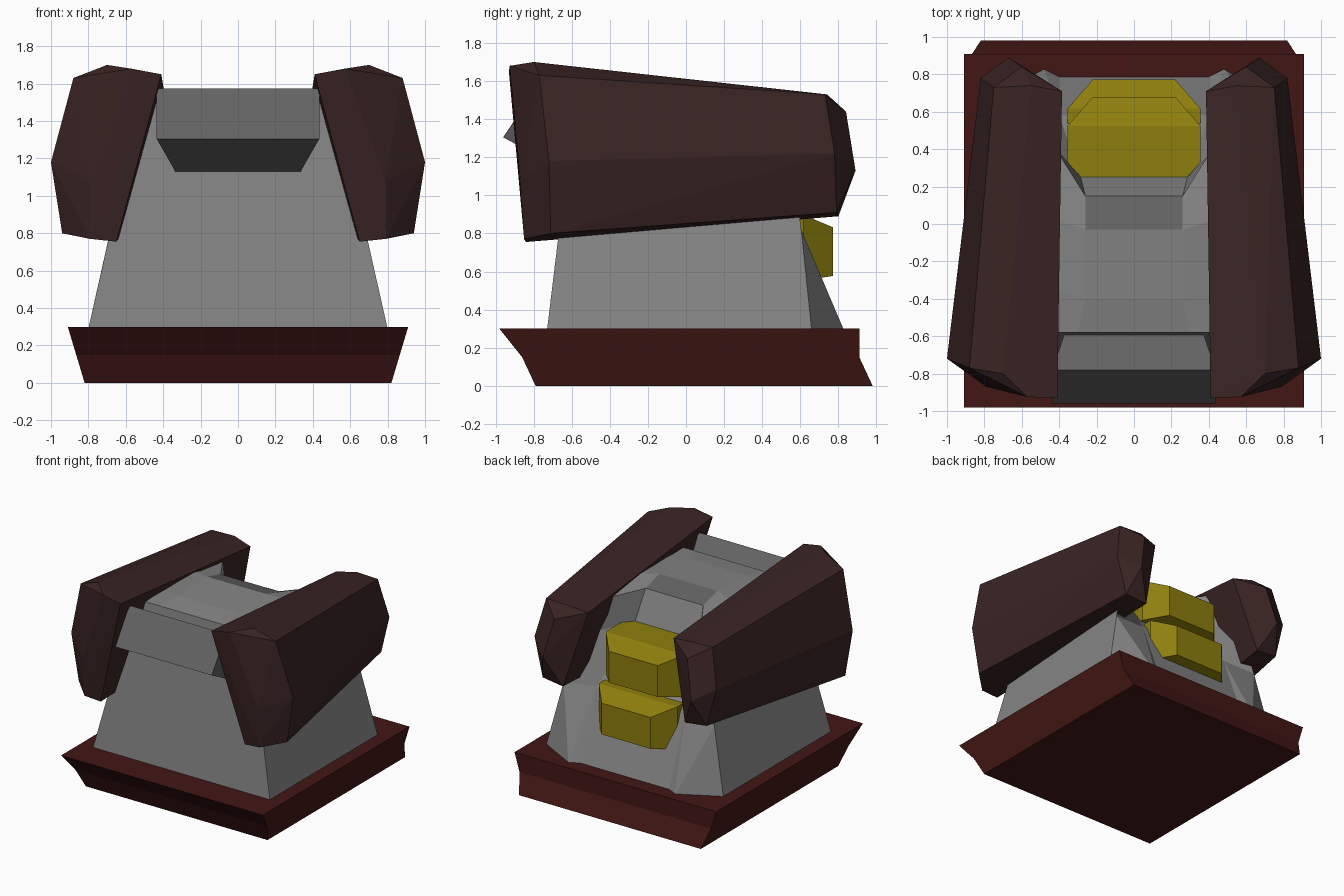
import bpy, bmesh
from math import radians

if "Cube" in bpy.data.objects:
    bpy.data.objects.remove(bpy.data.objects["Cube"])


def material(name, rgb):
    m = bpy.data.materials.new(name)
    m.diffuse_color = (*rgb, 1)
    m.use_nodes = True
    m.node_tree.nodes["Principled BSDF"].inputs["Base Color"].default_value = m.diffuse_color
    return m


RED = material("dark_red", (0.055, 0.0085, 0.0075))
BROWN = material("dark_brown", (0.040, 0.017, 0.016))
YELLOW = material("yellow", (0.27, 0.21, 0.004))
GREY = material("grey", (0.23, 0.23, 0.23))
DARK_GREY = material("dark_grey", (0.125, 0.125, 0.125))


def finish(name, bm, *mats):
    bmesh.ops.recalc_face_normals(bm, faces=bm.faces)
    me = bpy.data.meshes.new(name)
    bm.to_mesh(me)
    bm.free()
    ob = bpy.data.objects.new(name, me)
    bpy.context.collection.objects.link(ob)
    for m in mats:
        me.materials.append(m)
    return ob


def both(points):
    """Points on the right side plus their mirror images."""
    return [(s * x, y, z) for s in (1, -1) for x, y, z in points]


def hull(name, points, mat):
    """Flat-faced convex solid around the given points."""
    bm = bmesh.new()
    for p in points:
        bm.verts.new(p)
    res = bmesh.ops.convex_hull(bm, input=bm.verts[:])
    loose = {v for v in res["geom_interior"] if isinstance(v, bmesh.types.BMVert)}
    bmesh.ops.delete(bm, geom=list(loose), context='VERTS')
    bmesh.ops.dissolve_limit(bm, angle_limit=radians(2), verts=bm.verts, edges=bm.edges)
    return finish(name, bm, mat)


# Base slab: three stacked rectangles (half width, front, back, height)
bm = bmesh.new()
rings = []
for x, y0, y1, z in ((0.82, -0.79, 0.98, 0), (0.865, -0.86, 0.91, 0.15), (0.91, -0.98, 0.91, 0.3)):
    rings.append([bm.verts.new(p) for p in ((-x, y0, z), (x, y0, z), (x, y1, z), (-x, y1, z))])
for a, b in zip(rings, rings[1:]):
    for i in range(4):
        j = (i + 1) % 4
        bm.faces.new((a[i], a[j], b[j], b[i]))
bm.faces.new(rings[0])
bm.faces.new(rings[-1])
finish("base", bm, RED)

# Body: rows run up the front, over the top and down the back (inner, outer point)
rows = [
    ((0.30, -0.73, 0.29), (0.80, -0.73, 0.29)),
    ((0.30, -0.58, 1.53), (0.52, -0.58, 1.53)),
    ((0.26, -0.40, 1.555), (0.52, -0.32, 1.535)),
    ((0.26, -0.03, 1.57), (0.52, 0.05, 1.54)),
    ((0.26, 0.15, 1.52), (0.43, 0.42, 1.495)),
    ((0.285, 0.25, 1.28), (0.59, 0.56, 1.20)),
    ((0.40, 0.58, 0.84), (0.68, 0.605, 0.82)),
    ((0.40, 0.79, 0.29), (0.80, 0.66, 0.29)),
]
bm = bmesh.new()
grid = []
for (xi, yi, zi), (xo, yo, zo) in rows:
    grid.append([bm.verts.new(p) for p in ((-xo, yo, zo), (-xi, yi, zi), (xi, yi, zi), (xo, yo, zo))])
for k, (a, b) in enumerate(zip(grid, grid[1:])):
    for i in range(3):
        face = bm.faces.new((a[i], a[i + 1], b[i + 1], b[i]))
        face.material_index = int(k == 3 and i == 1)  # darker strip on the top
for i in (0, 3):
    bm.faces.new([r[i] for r in grid])
bm.faces.new(grid[0] + grid[-1][::-1])
# flared lower back corners
for s, (a, b) in ((-1, (0, 1)), (1, (3, 2))):
    tip = bm.verts.new((s * 0.48, 0.83, 0.29))
    top_o, top_i, low_o, low_i = grid[-2][a], grid[-2][b], grid[-1][a], grid[-1][b]
    for f in ((top_o, tip, low_o), (top_o, top_i, tip), (top_i, low_i, tip), (low_i, low_o, tip)):
        bm.faces.new(f)
    old = [f for f in bm.faces if set(f.verts) == {top_o, top_i, low_o, low_i}]
    bmesh.ops.delete(bm, geom=old, context='FACES_ONLY')
finish("body", bm, GREY, DARK_GREY)

# Front wedge
hull("front_wedge", both([(0.435, -0.96, 1.305), (0.435, -0.78, 1.575),
                          (0.37, -0.58, 1.42), (0.335, -0.64, 1.13)]), DARK_GREY)

# Side pads: bevelled front end, then narrower back end
pad = [
    (0.41, -0.93, 1.65), (0.57, -0.925, 1.68), (0.79, -0.87, 1.08), (0.79, -0.85, 0.77),
    (0.65, -0.84, 0.755), (0.70, -0.80, 1.70), (0.88, -0.77, 1.63), (1.0, -0.72, 1.18),
    (0.94, -0.71, 0.80),
    (0.385, 0.71, 1.50), (0.55, 0.74, 1.53), (0.75, 0.73, 1.53), (0.60, 0.84, 1.44),
    (0.67, 0.89, 1.13), (0.82, 0.78, 1.22), (0.55, 0.80, 0.89), (0.74, 0.79, 0.91),
]
for side, s in (("right", 1), ("left", -1)):
    hull(f"{side}_pad", [(s * x, y, z) for x, y, z in pad], BROWN)

# Two stacked yellow blocks with a sloping back edge (half width, y, top z)
for name, dy, dz in (("upper_back_block", 0, 0), ("lower_back_block", 0.092, -0.388)):
    pts = []
    for x, y, z in ((0.285, 0.252, 1.285), (0.355, 0.33, 1.285), (0.355, 0.525, 1.285), (0.22, 0.68, 1.22)):
        low = 0.965 if y > 0.6 else 0.94
        pts += [(x, y + dy, z + dz), (x, y + dy, low + dz)]
    hull(name, both(pts), YELLOW)
